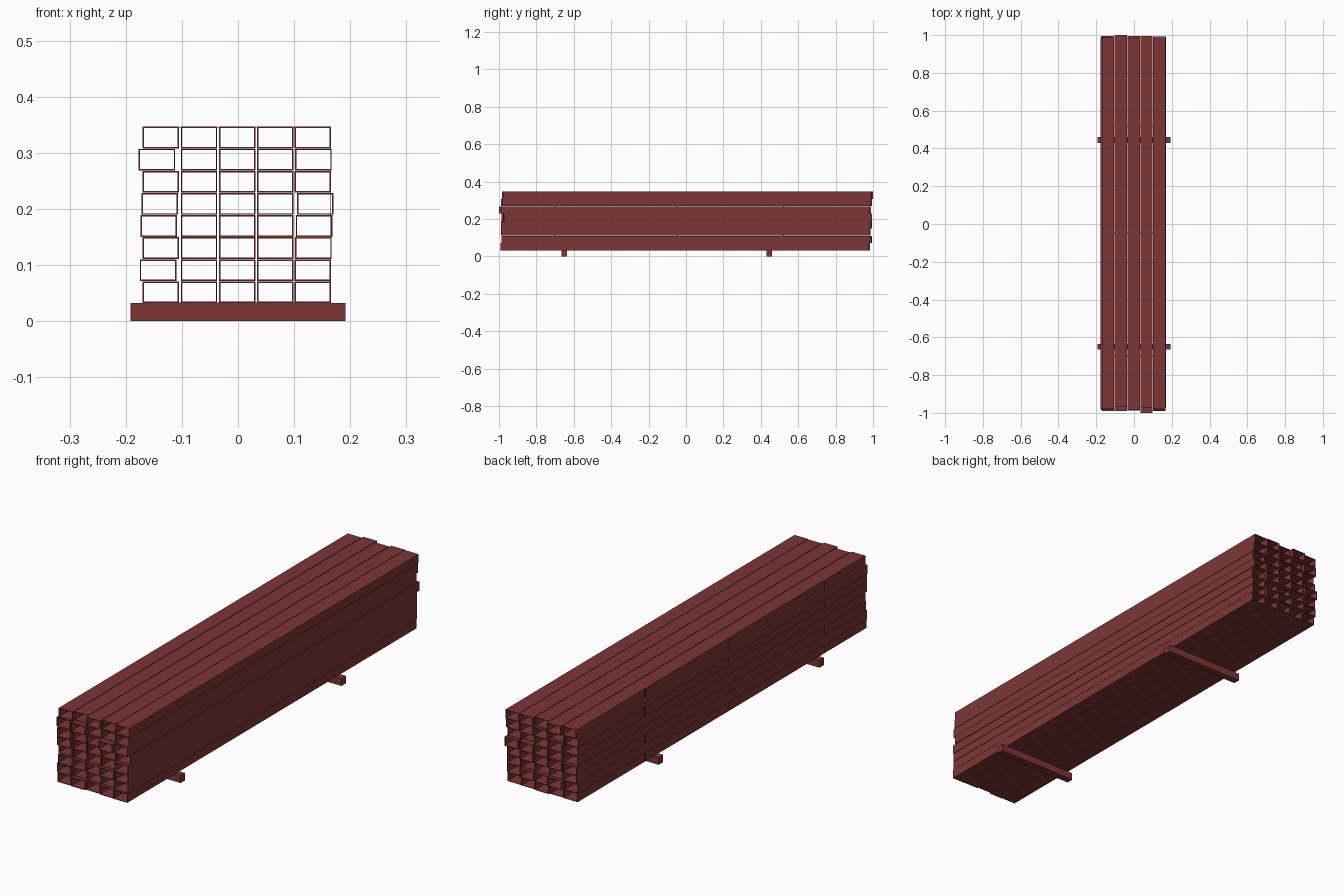
import bpy, bmesh, random

if "Cube" in bpy.data.objects:
    bpy.data.objects.remove(bpy.data.objects["Cube"])

random.seed(4)


def material(name, rgb):
    m = bpy.data.materials.new(name)
    m.diffuse_color = (*rgb, 1)
    m.use_nodes = True
    m.node_tree.nodes["Principled BSDF"].inputs["Base Color"].default_value = m.diffuse_color
    return m


RED = material("red oxide steel", (0.205, 0.037, 0.037))
STRAP = material("dark strapping", (0.03, 0.02, 0.02))


def make_object(name, bm, mat):
    bmesh.ops.recalc_face_normals(bm, faces=bm.faces[:])
    mesh = bpy.data.meshes.new(name)
    bm.to_mesh(mesh)
    bm.free()
    mesh.materials.append(mat)
    ob = bpy.data.objects.new(name, mesh)
    bpy.context.collection.objects.link(ob)
    return ob


def ring_tube(name, x0, x1, z0, z1, wall, y0, y1, mat):
    """Open rectangular tube running along y."""
    bm = bmesh.new()
    loops = []
    for y in (y0, y1):
        for t in (0, wall):
            loops.append([bm.verts.new((x, y, z)) for x, z in (
                (x0 + t, z0 + t), (x1 - t, z0 + t), (x1 - t, z1 - t), (x0 + t, z1 - t))])
    # outside, inside and both end rims
    for a, b in ((0, 2), (1, 3), (0, 1), (2, 3)):
        for i in range(4):
            j = (i + 1) % 4
            bm.faces.new((loops[a][i], loops[a][j], loops[b][j], loops[b][i]))
    return make_object(name, bm, mat)


def box(name, x0, x1, y0, y1, z0, z1, mat):
    bm = bmesh.new()
    bmesh.ops.create_cube(bm, size=1)
    for v in bm.verts:
        v.co = ((x0 + x1) / 2 + v.co.x * (x1 - x0),
                (y0 + y1) / 2 + v.co.y * (y1 - y0),
                (z0 + z1) / 2 + v.co.z * (z1 - z0))
    return make_object(name, bm, mat)


# Stack of hollow rectangular tubes: 8 rows of 5
BASE, PITCH, WIDTH, LENGTH = 0.032, 0.0394, 0.065, 1.968
COLUMNS = (-0.170, -0.102, -0.034, 0.034, 0.101)
TOP_ENDS = (0.99, 0.997, 0.984, 0.995, 0.992)
left_shift = {1: -0.005, 3: -0.004, 4: -0.002, 6: -0.007}
right_shift = {2: 0.001, 3: 0.002, 4: 0.004, 6: 0.001}
for row in range(8):
    z = BASE + row * PITCH
    for col, x in enumerate(COLUMNS):
        if col == 0:
            x += left_shift.get(row, 0)
        elif col == 4:
            x += right_shift.get(row, 0)
        back = TOP_ENDS[col] if row == 7 else random.uniform(0.976, 0.996)
        if (row, col) == (5, 3):
            back = 0.968
        if row == 7 and col == 1:
            back = 1.0
        ring_tube(f"tube_{row + 1}_{col + 1}", x, x + WIDTH, z, z + PITCH - 0.0008,
                  0.0025, back - LENGTH, back, RED)

# Thin straps around the bundle, showing in the gaps
for i, y in enumerate((0.52, -0.05, -0.70)):
    ring_tube(f"strap_{i + 1}", -0.1706, 0.1655, 0.0325, 0.3460, 0.0008,
              y - 0.004, y + 0.004, STRAP)

# Bearers under the stack
for i, y in enumerate((-0.65, 0.445)):
    box(f"bearer_{i + 1}", -0.192, 0.192, y - 0.015, y + 0.015, 0, BASE, RED)
